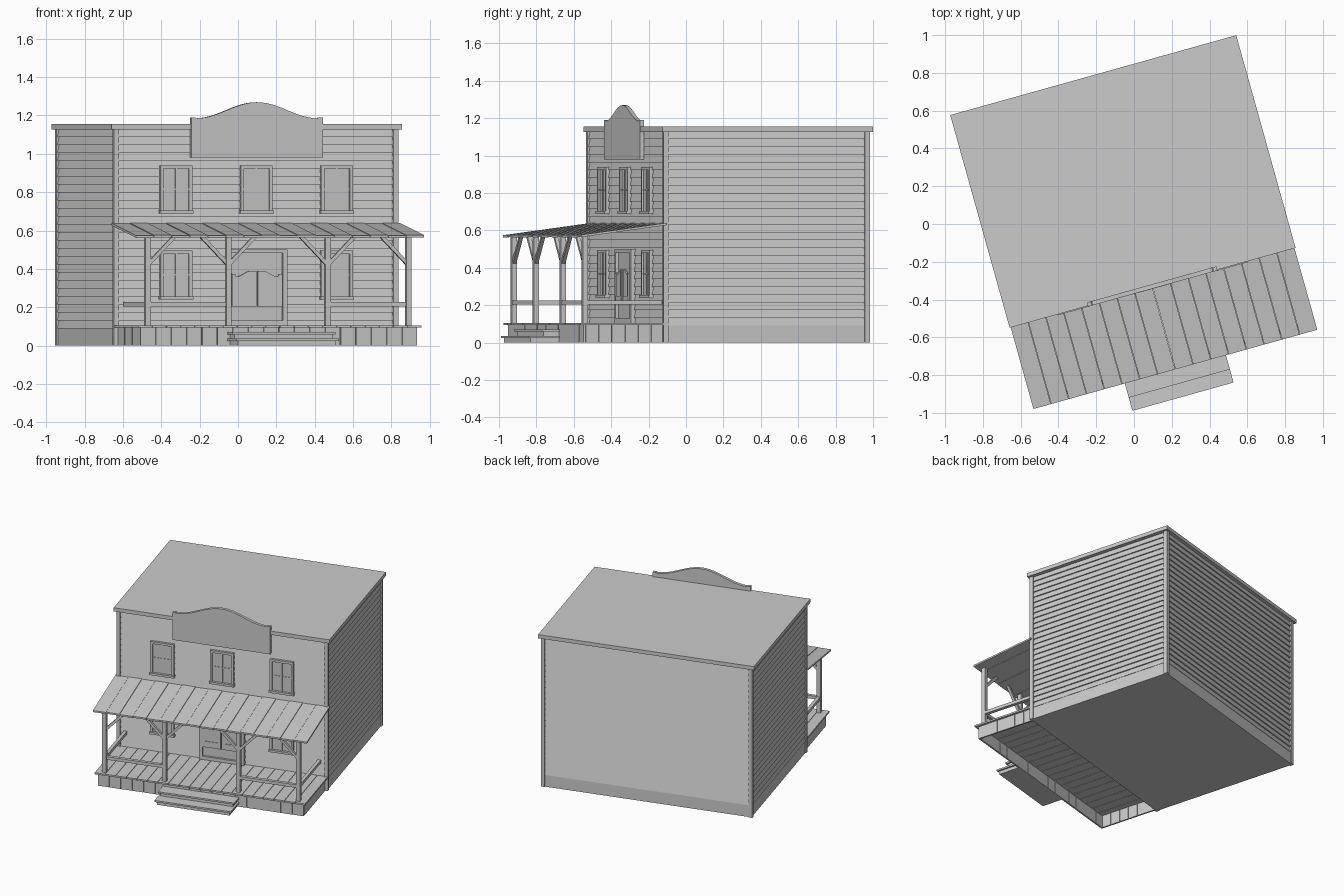
import bpy, bmesh, math
from mathutils import Matrix, Vector

if "Cube" in bpy.data.objects:
    bpy.data.objects.remove(bpy.data.objects["Cube"])

# whole building is turned about z; parts are laid out in local (u, v, z)
TURN = Matrix.Rotation(math.radians(15.6), 4, 'Z') @ Matrix.Translation((0.004, 0, 0))


def prism(pts, a, b, axis='v'):
    """Profile pts (other axis, z) extruded along axis from a to b."""
    return (pts, a, b, axis)


def box(u0, u1, v0, v1, z0, z1):
    return prism([(u0, z0), (u1, z0), (u1, z1), (u0, z1)], v0, v1)


def build(name, parts):
    bm = bmesh.new()
    for pts, a, b, axis in parts:
        rings = []
        for t in (a, b):
            rings.append([bm.verts.new((p, t, z) if axis == 'v' else (t, p, z)) for p, z in pts])
        lo, hi = rings
        n = len(pts)
        bm.faces.new(lo)
        bm.faces.new(hi[::-1])
        for i in range(n):
            j = (i + 1) % n
            bm.faces.new((lo[j], lo[i], hi[i], hi[j]))
    bmesh.ops.recalc_face_normals(bm, faces=bm.faces)
    bm.transform(TURN)
    me = bpy.data.meshes.new(name)
    bm.to_mesh(me)
    bm.free()
    ob = bpy.data.objects.new(name, me)
    bpy.context.collection.objects.link(ob)
    return ob


W, VF, VB = 0.765, -0.335, 0.80     # wall half width, front and back
BASE, EAVE = 0.09, 1.13
DECK = 0.105

# core, foundation band, roof
build("wall_core", [box(-W + .012, W - .012, VF + .012, VB - .012, 0, EAVE)])
build("foundation_band", [box(-W + .003, W - .003, VF + .003, VB - .003, 0, BASE)])
build("flat_roof", [box(-.786, .786, -.352, .817, EAVE - .003, 1.155)])


# clapboard siding
def sawtooth(face, sign, z0, rows):
    h = (EAVE - z0) / rows
    pts = [(face - sign * .02, z0)]
    for i in range(rows):
        pts += [(face, z0 + i * h), (face - sign * .009, z0 + (i + 1) * h)]
    pts.append((face - sign * .02, EAVE))
    return pts


for name, face, sign in (("front_siding", VF, -1), ("back_siding", VB, 1)):
    build(name, [prism(sawtooth(face, sign, BASE, 25), -W + .01, W - .01, 'u')])
for name, sign in (("left_siding", -1), ("right_siding", 1)):
    build(name, [prism(sawtooth(sign * W, sign, BASE, 25), VF + .01, VB - .01, 'v')])

# corner boards
build("corner_boards", [box(min(s * .742, s * .77), max(s * .742, s * .77), v, v + .028, 0, EAVE)
                        for s in (-1, 1) for v in (VF - .005, VB - .023)])

# shaped sign board above the front
top = []
for i in range(25):
    u = .33 - .66 * i / 24
    top.append((u, 1.185 + .042 * (1 + math.cos(math.pi * u / .33))))
outline = [(-.356, .98), (.356, .98), (.356, 1.19), (.335, 1.19)] + top + [(-.335, 1.19), (-.356, 1.19)]
build("sign_board", [prism(outline, -.356, -.333)])


# windows
def window(name, u, z0, z1):
    w, f = .086, .017
    fr = VF - .014
    build(name + "_frame", [
        box(u - w, u - w + f, fr, VF + .01, z0, z1),
        box(u + w - f, u + w, fr, VF + .01, z0, z1),
        box(u - w + f, u + w - f, fr, VF + .01, z1 - f, z1),
        box(u - w - .004, u + w + .004, fr - .008, VF + .01, z0 - .004, z0 + .012)])
    build(name + "_pane", [box(u - w + f, u + w - f, VF - .003, VF + .01, z0 + .012, z1 - f)])
    zm = (z0 + z1) / 2
    build(name + "_bars", [
        box(u - .004, u + .004, VF - .008, VF, z0 + .012, z1 - f),
        box(u - w + f, u + w - f, VF - .007, VF, zm - .004, zm + .004)])


for i, u in enumerate((-.435, 0, .435)):
    window("upper_window_%d" % i, u, .692, .94)
    if u:
        window("lower_window_%d" % i, u, .243, .495)

# doorway and swinging doors
build("door_frame", [box(-.165, -.14, VF - .018, VF + .01, DECK, .50),
                     box(.14, .165, VF - .018, VF + .01, DECK, .50),
                     box(-.14, .14, VF - .018, VF + .01, .482, .50)])
build("door_panel", [box(-.14, .14, VF - .002, VF + .01, DECK, .482)])
build("door_threshold", [box(-.14, .14, VF - .018, VF, DECK, .13)])
for name, s in (("left_swing_door", -1), ("right_swing_door", 1)):
    curve = [(s * (.03 + .08 * t / 8), .39 - .03 * math.sin(math.pi / 2 * t / 8) ** 2) for t in range(9)]
    leaf = [(s * .004, .205), (s * .004, .39)] + curve + [(s * .136, .375), (s * .136, .205)]
    build(name, [prism(leaf, VF - .02, VF - .01)])
    stile = sorted((s * .004, s * .028))
    rail = sorted((s * .028, s * .136))
    hinge = sorted((s * .118, s * .136))
    build(name + "_trim", [box(*stile, VF - .026, VF - .018, .205, .39),
                           box(*hinge, VF - .026, VF - .018, .205, .372),
                           box(*rail, VF - .025, VF - .018, .205, .25)])


# porch deck, skirt boards and steps
def strips(a, b, n, gap):
    w = (b - a) / n
    return [(a + i * w + gap / 2, a + (i + 1) * w - gap / 2) for i in range(n)]


build("deck_boards", [box(a, b, -.80, VF + .01, .093, DECK) for a, b in strips(-.768, .768, 20, .003)])
build("front_skirt_boards", [box(a, b, -.78, -.768, 0, .094) for a, b in strips(-.75, .75, 18, .003)])
build("side_skirt_boards", [box(u, u + .012, a, b, 0, .094)
                            for u in (-.75, .738) for a, b in strips(-.768, VF + .005, 6, .003)])
for name, v, z in (("lower_step", -.95, .036), ("upper_step", -.878, .07)):
    build(name, [box(-.278, .278, v, -.775, z - .012, z),
                 box(-.265, .265, v + .012, -.775, 0, z - .012)])

# porch posts, diagonal braces and handrails
POSTS = (-.706, -.269, .269, .706)
PV = -.76
build("porch_posts", [box(u - .0145, u + .0145, PV - .0145, PV + .0145, DECK, .57) for u in POSTS])
braces = []
for i, u in enumerate(POSTS):
    for s in (-1, 1):
        if 0 <= i + s < 4:
            e = u + s * .013
            braces.append(prism([(e, .42), (e, .447), (e + s * .118, .568), (e + s * .144, .568)],
                                PV - .01, PV + .01))
build("porch_braces", braces)
rails = [box(a, b, PV - .012, PV + .012, .203, .226) for a, b in ((-.706, -.269), (.269, .706))]
rails += [box(u - .012, u + .012, PV, VF, .203, .226) for u in (-.706, .706)]
build("porch_handrails", rails)

# sloping porch roof of boards, every other one a hair higher
roof = []
for i, (a, b) in enumerate(strips(-.781, .781, 16, .002)):
    d = .002 * (i % 2)
    roof.append(prism([(-.80, .562 + d), (VF + .01, .626 + d), (VF + .01, .638 + d), (-.80, .574 + d)],
                      a, b, 'u'))
build("porch_roof_boards", roof)
